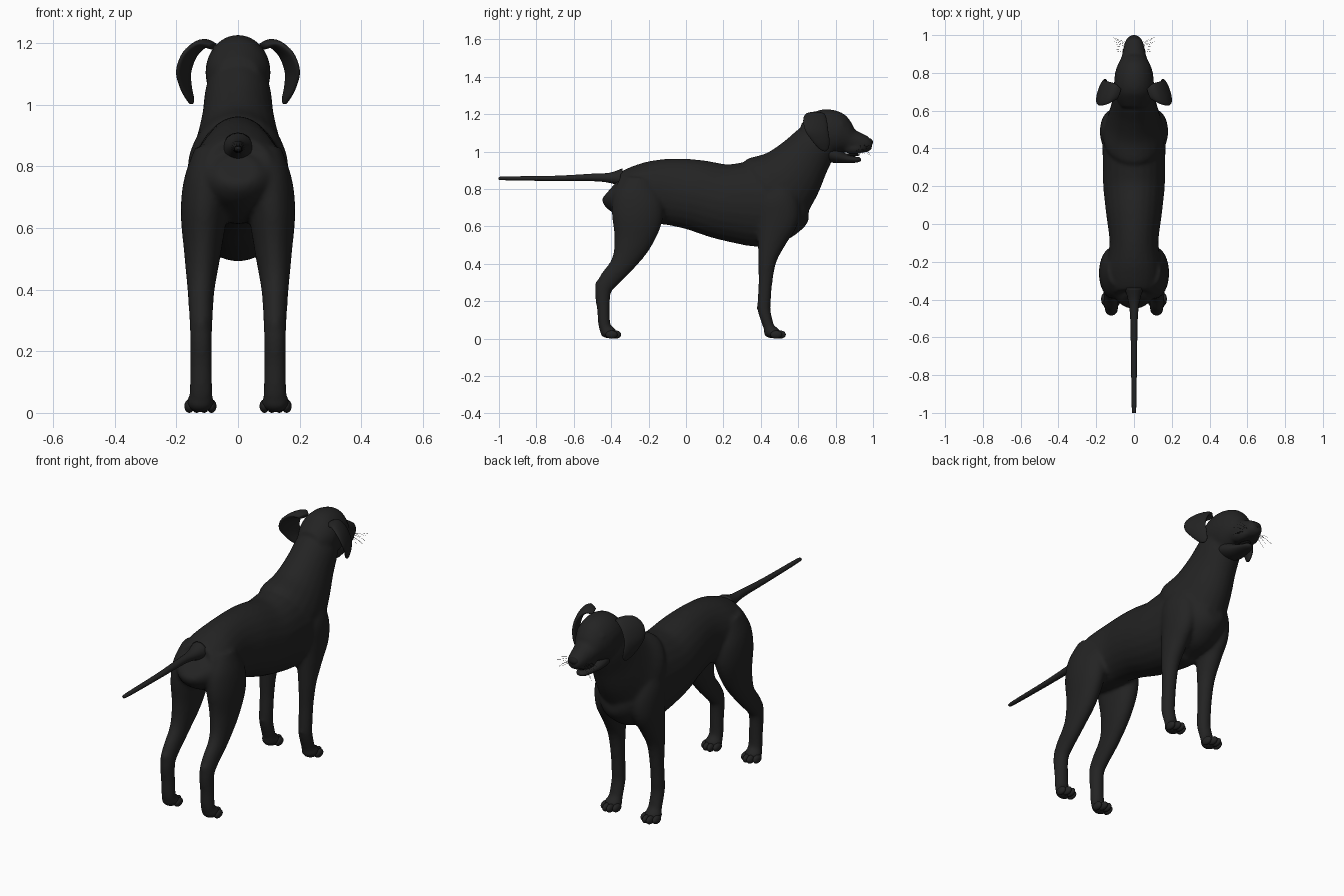
import bpy, bmesh, math, random
from mathutils import Vector, Matrix

random.seed(4)
cube = bpy.data.objects.get("Cube")
if cube:
    bpy.data.objects.remove(cube)


def material(name, value, rough):
    m = bpy.data.materials.new(name)
    m.use_nodes = True
    m.diffuse_color = (value, value, value, 1)
    node = m.node_tree.nodes["Principled BSDF"]
    node.inputs["Base Color"].default_value = (value, value, value, 1)
    node.inputs["Roughness"].default_value = rough
    return m


COAT = material("black coat", 0.017, 0.6)
GLOSS = material("deep black", 0.012, 0.4)


def spline(stations, steps=5):
    """Catmull-Rom interpolation through stations of any width."""
    pts = [Vector(s) for s in stations]
    out = []
    for i in range(len(pts) - 1):
        a, b, c, d = pts[max(i - 1, 0)], pts[i], pts[i + 1], pts[min(i + 2, len(pts) - 1)]
        for k in range(steps):
            t = k / steps
            out.append(0.5 * (2 * b + (c - a) * t + (2 * a - 5 * b + 4 * c - d) * t * t
                              + (3 * b - a - 3 * c + d) * t ** 3))
    return out + [pts[-1]]


def loft(bm, stations, sign=1, side=(1, 0, 0), sides=24):
    """Tube through (x, y, z, half width, half thickness) stations."""
    rows = spline([Vector(s) for s in stations])
    centres = [Vector(r[:3]) for r in rows]
    side, rings = Vector(side).normalized(), []
    for i, r in enumerate(rows):
        tangent = centres[min(i + 1, len(rows) - 1)] - centres[max(i - 1, 0)]
        up = tangent.cross(side).normalized()
        ring = []
        for k in range(sides):
            a = math.tau * k / sides
            p = centres[i] + side * math.cos(a) * r[3] + up * math.sin(a) * r[4]
            ring.append(bm.verts.new((p.x * sign, p.y, p.z)))
        rings.append(ring)
    for a, b in zip(rings, rings[1:]):
        for k in range(sides):
            n = (k + 1) % sides
            bm.faces.new((a[k], a[n], b[n], b[k]))
    bm.faces.new(rings[0])
    bm.faces.new(rings[-1])


def blob(bm, centre, radii):
    bmesh.ops.create_uvsphere(bm, u_segments=20, v_segments=12, radius=1,
                              matrix=Matrix.Translation(centre) @ Matrix.Diagonal((*radii, 1)))


def finish(bm, name, mat):
    bmesh.ops.recalc_face_normals(bm, faces=bm.faces)
    mesh = bpy.data.meshes.new(name)
    bm.to_mesh(mesh)
    bm.free()
    mesh.materials.append(mat)
    mesh.polygons.foreach_set("use_smooth", [True] * len(mesh.polygons))
    ob = bpy.data.objects.new(name, mesh)
    bpy.context.collection.objects.link(ob)
    return ob


def centred(rows):
    return [(0, *r) for r in rows]


# Torso, neck and head: (y, z, half width, half thickness)
torso = [(-.405, .80, .06, .06), (-.37, .78, .12, .11), (-.25, .775, .148, .158),
         (-.1, .785, .13, .177), (.05, .768, .147, .19), (.2, .732, .163, .203),
         (.35, .722, .166, .228), (.45, .722, .165, .228), (.55, .70, .145, .185),
         (.62, .69, .10, .115), (.655, .69, .05, .05)]
neck = [(.38, .73, .13, .2), (.46, .78, .165, .225), (.55, .86, .14, .185),
        (.63, .96, .117, .145), (.69, 1.04, .107, .122), (.73, 1.09, .09, .1)]
head = [(.62, 1.095, .07, .055), (.68, 1.10, .1, .1), (.74, 1.105, .106, .123),
        (.8, 1.09, .1, .122), (.84, 1.075, .086, .098), (.88, 1.058, .068, .066),
        (.93, 1.046, .056, .054), (.97, 1.038, .046, .042), (.995, 1.036, .028, .024)]
# Legs: (x, y, z, half width, half thickness)
front_leg = [(.08, .44, .86, .05, .06), (.1, .48, .76, .075, .11), (.11, .49, .65, .07, .115),
             (.115, .46, .53, .057, .08), (.12, .435, .42, .044, .05), (.12, .425, .3, .037, .037),
             (.12, .418, .2, .036, .036), (.12, .418, .15, .036, .034), (.12, .437, .08, .037, .03),
             (.12, .455, .03, .04, .028)]
hind_leg = [(.08, -.25, .86, .06, .08), (.1, -.26, .76, .075, .13), (.11, -.26, .65, .076, .137),
            (.115, -.285, .52, .06, .103), (.12, -.34, .4, .044, .064), (.12, -.415, .31, .038, .052),
            (.12, -.444, .25, .036, .043), (.12, -.441, .15, .036, .034), (.12, -.436, .07, .038, .032),
            (.12, -.42, .03, .04, .03)]

body = bmesh.new()
for rows in (torso, neck, head):
    loft(body, centred(rows))
for s in (1, -1):
    loft(body, front_leg, s)
    loft(body, hind_leg, s)
    blob(body, (s * .12, -.455, .285), (.027, .034, .034))   # hock
    blob(body, (s * .12, .395, .165), (.02, .018, .02))      # wrist pad
    blob(body, (s * .03, .9, 1.015), (.033, .062, .03))      # hanging lip
    blob(body, (s * .06, .825, 1.145), (.026, .028, .02))    # brow
    for y in (-.415, .46):
        blob(body, (s * .122, y, .034), (.046, .045, .033))  # foot
dog_body = finish(body, "body", COAT)
remesh = dog_body.modifiers.new("blend", "REMESH")
remesh.mode, remesh.voxel_size, remesh.use_smooth_shade = "VOXEL", .01, True
smooth = dog_body.modifiers.new("soften", "SMOOTH")
smooth.factor, smooth.iterations = .5, 7

# Tail
bm = bmesh.new()
loft(bm, centred([(-.34, .86, .05, .05), (-.41, .86, .03, .027), (-.5, .862, .02, .02),
                  (-.7, .857, .016, .014), (-.97, .857, .012, .01), (-1, .857, .005, .004)]), sides=16)
finish(bm, "tail", COAT)

# Lower jaw and tongue
bm = bmesh.new()
loft(bm, centred([(.74, 1.0, .07, .05), (.8, .978, .065, .04), (.85, .964, .05, .026),
                  (.9, .957, .036, .017), (.925, .958, .024, .013), (.935, .96, .01, .006)]))
finish(bm, "lower_jaw", COAT)
bm = bmesh.new()
blob(bm, (0, .88, .982), (.026, .05, .008))
finish(bm, "tongue", GLOSS)

# Nose
bm = bmesh.new()
blob(bm, (0, .979, 1.05), (.031, .021, .021))
finish(bm, "nose", GLOSS)

ear = [(.08, .69, 1.19, .03, .012), (.115, .69, 1.198, .055, .015), (.155, .69, 1.165, .067, .015),
       (.176, .7, 1.11, .064, .015), (.17, .72, 1.06, .05, .013), (.156, .735, 1.02, .03, .01),
       (.15, .74, 1.003, .01, .005)]
for s, label in ((1, "left"), (-1, "right")):
    # Ear
    bm = bmesh.new()
    loft(bm, ear, s, side=(-.32, .94, 0))
    finish(bm, label + "_ear", COAT)
    # Eye
    bm = bmesh.new()
    blob(bm, (s * .062, .847, 1.117), (.014, .014, .012))
    finish(bm, label + "_eye", GLOSS)
    # Toes
    for end, y in (("front", .492), ("hind", -.388)):
        bm = bmesh.new()
        for i in range(4):
            inner = i in (1, 2)
            blob(bm, (s * (.122 + (i - 1.5) * .024), y + (.01 if inner else -.01), .022),
                 (.016, .032, .022))
        finish(bm, f"{label}_{end}_toes", COAT)

# Whiskers
curve = bpy.data.curves.new("whiskers", "CURVE")
curve.dimensions, curve.bevel_depth, curve.bevel_resolution = "3D", .0006, 0
for s in (1, -1):
    for i in range(8):
        start = Vector((s * .045, .92 + .006 * i, 1.01 + random.uniform(0, .025)))
        tip = Vector((s * random.uniform(.09, .115), .91 + .011 * i, random.uniform(.97, 1.04)))
        line = curve.splines.new("POLY")
        line.points.add(2)
        for p, co in zip(line.points, (start, (start + tip) / 2 + Vector((0, 0, .004)), tip)):
            p.co = (*co, 1)
curve.materials.append(COAT)
bpy.context.collection.objects.link(bpy.data.objects.new("whiskers", curve))
